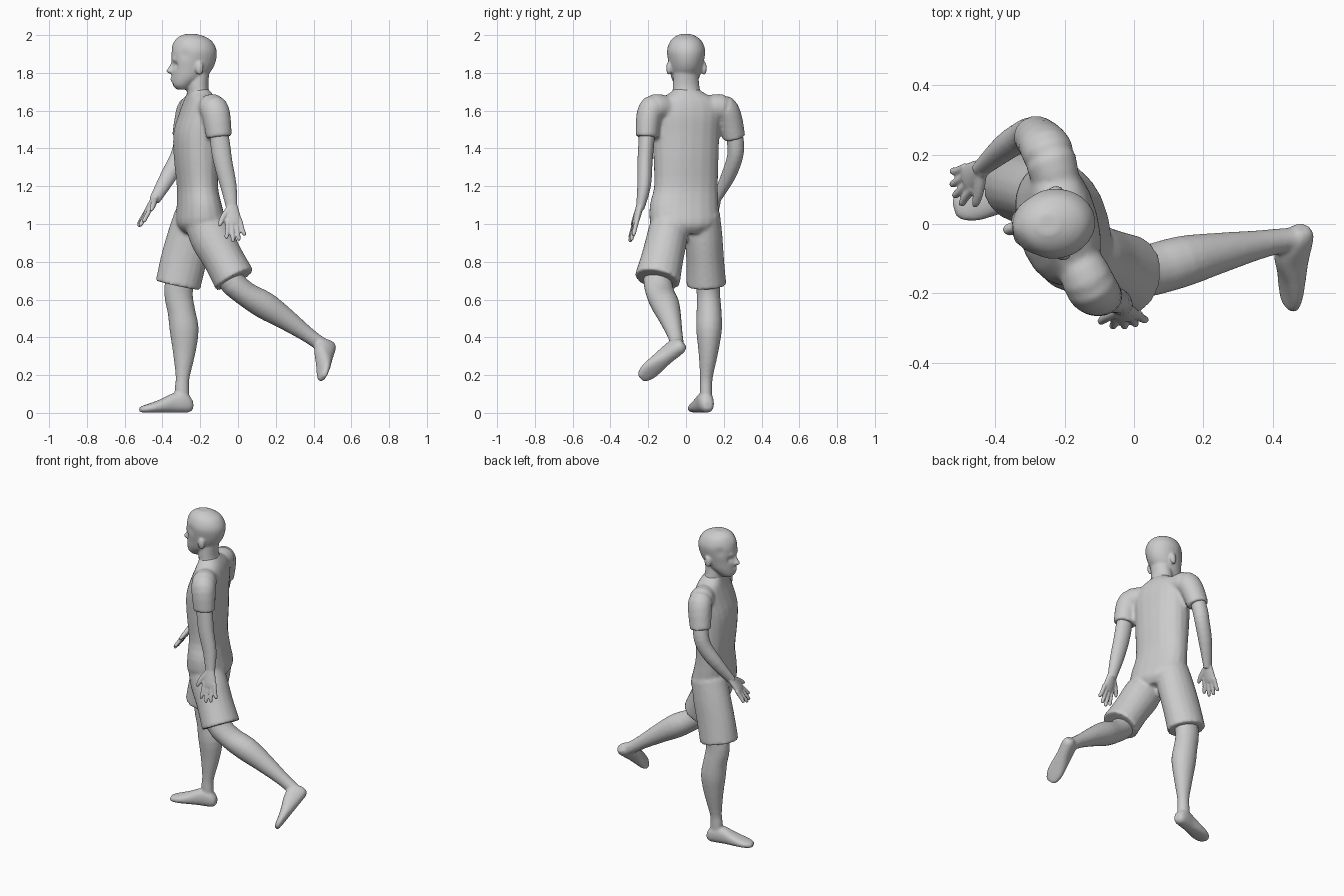
import bpy, bmesh, math
from mathutils import Vector, Matrix

if "Cube" in bpy.data.objects:
    bpy.data.objects.remove(bpy.data.objects["Cube"], do_unlink=True)

UP = Vector((0, 0, 1))


def spline(rows, steps=3):
    """Smoothly interpolated copies of the given rows."""
    rows = [Vector(r) for r in rows]
    out = []
    for i in range(len(rows) - 1):
        p0, p1 = rows[max(i - 1, 0)], rows[i]
        p2, p3 = rows[i + 1], rows[min(i + 2, len(rows) - 1)]
        for s in range(steps):
            t = s / steps
            out.append(0.5 * (2 * p1 + (p2 - p0) * t
                              + (2 * p0 - 5 * p1 + 4 * p2 - p3) * t ** 2
                              + (3 * p1 - p0 - 3 * p2 + p3) * t ** 3))
    return out + [rows[-1]]


def loft(bm, rings, side, axis=None, power=1.0, sides=20):
    """Closed tube through rings of (x, y, z, half width, half depth)."""
    rings = spline(rings)
    pts = [Vector(r[:3]) for r in rings]
    loops = []
    for i, r in enumerate(rings):
        tan = axis or (pts[min(i + 1, len(pts) - 1)] - pts[max(i - 1, 0)]).normalized()
        u = Vector(side)
        u = (u - tan * u.dot(tan)).normalized()
        v = tan.cross(u)
        loop = []
        for k in range(sides):
            a = math.tau * k / sides
            c, s = math.cos(a), math.sin(a)
            c = math.copysign(abs(c) ** power, c)
            s = math.copysign(abs(s) ** power, s)
            loop.append(bm.verts.new(pts[i] + u * c * max(r[3], .002) + v * s * max(r[4], .002)))
        loops.append(loop)
    for a, b in zip(loops, loops[1:]):
        for k in range(sides):
            j = (k + 1) % sides
            bm.faces.new((a[k], a[j], b[j], b[k]))
    bm.faces.new(loops[0][::-1])
    bm.faces.new(loops[-1])


def blob(bm, centre, size, rot):
    mat = Matrix.Translation(centre) @ rot.to_4x4() @ Matrix.Diagonal((*size, 1))
    bmesh.ops.create_uvsphere(bm, u_segments=16, v_segments=10, radius=1, matrix=mat)


def finish(name, bm, voxel, smooth):
    """Fuse the overlapping pieces into one smooth skin."""
    bmesh.ops.recalc_face_normals(bm, faces=bm.faces)
    mesh = bpy.data.meshes.new(name)
    bm.to_mesh(mesh)
    bm.free()
    ob = bpy.data.objects.new(name, mesh)
    bpy.context.collection.objects.link(ob)
    rem = ob.modifiers.new("Fuse", 'REMESH')
    rem.mode, rem.voxel_size = 'VOXEL', voxel
    sm = ob.modifiers.new("Soften", 'SMOOTH')
    sm.factor, sm.iterations = 0.5, smooth
    deps = bpy.context.evaluated_depsgraph_get()
    ob.data = bpy.data.meshes.new_from_object(ob.evaluated_get(deps))
    ob.modifiers.clear()
    bpy.data.meshes.remove(mesh)
    ob.data.name = name
    ob.data.shade_smooth()
    return ob


def push(ob, centre, radius, offset):
    """Soft sculpting brush."""
    for v in ob.data.vertices:
        d = (v.co - centre).length / radius
        v.co += offset * math.exp(-d * d * 2)


# Shirt, sleeves and shorts
bm = bmesh.new()
yaw = math.radians(14)
across = Vector((-math.sin(yaw), math.cos(yaw), 0))
loft(bm, [(-.19, -.01, .95, .12, .09), (-.195, -.01, 1.0, .18, .125),
          (-.205, -.01, 1.1, .185, .112), (-.215, 0, 1.2, .172, .102),
          (-.22, 0, 1.35, .175, .113), (-.22, 0, 1.48, .18, .115),
          (-.205, .005, 1.58, .185, .1), (-.2, .01, 1.65, .165, .08),
          (-.205, .005, 1.695, .09, .062), (-.215, 0, 1.72, .062, .05)],
     across, UP, .9)
loft(bm, [(-.17, -.08, 1.61, .06, .06), (-.135, -.16, 1.615, .075, .075),
          (-.115, -.195, 1.575, .068, .075), (-.1, -.207, 1.46, .06, .068)], (0, 1, .3))
loft(bm, [(-.21, .08, 1.61, .06, .06), (-.24, .18, 1.615, .075, .075),
          (-.258, .225, 1.575, .068, .075), (-.285, .255, 1.455, .06, .066)], (0, 1, -.3))
loft(bm, [(-.19, -.08, 1.03, .1, .1), (-.14, -.1, .93, .108, .115),
          (-.08, -.125, .82, .112, .108), (-.018, -.152, .705, .122, .112)], (0, 1, 0))
loft(bm, [(-.225, .08, 1.05, .1, .11), (-.255, .093, .93, .1, .12),
          (-.29, .102, .8, .1, .122), (-.318, .108, .675, .106, .12)], (0, 1, 0))
finish("shirt_and_shorts", bm, .01, 4)

# Head and neck, laid out along the direction of the face
bm = bmesh.new()
yaw = math.radians(7)
fwd = Vector((-math.cos(yaw), -math.sin(yaw), 0))
lat = Vector((-math.sin(yaw), math.cos(yaw), 0))


def face(f, s, z):
    return Vector((-.235, 0, z)) + fwd * f + lat * s


def head_ring(z, back, front, half):
    return (*face((front + back) / 2, 0, z), half, (front - back) / 2)


loft(bm, [head_ring(*r) for r in
          [(1.712, .02, .09, .03), (1.735, 0, .112, .052), (1.775, -.06, .116, .074),
           (1.82, -.1, .116, .086), (1.87, -.12, .118, .096), (1.92, -.122, .115, .101),
           (1.965, -.1, .1, .085), (1.99, -.065, .08, .06), (2.005, -.02, .045, .03)]],
     lat, UP, sides=28)
loft(bm, [(-.2, .005, 1.62, .11, .07), (-.21, .003, 1.69, .078, .06),
          (-.215, 0, 1.74, .07, .058), (-.21, 0, 1.81, .065, .06)], lat, UP)
# Nose
loft(bm, [(*face(.105, 0, 1.86), .01, .012), (*face(.117, 0, 1.83), .013, .016),
          (*face(.126, 0, 1.808), .018, .02), (*face(.112, 0, 1.795), .014, .014)], lat, UP)
# Ears
turn = Matrix.Rotation(yaw, 3, 'Z')
for s in (-1, 1):
    blob(bm, face(-.02, s * .094, 1.825), (.022, .014, .036), turn)
head = finish("head", bm, .0065, 3)
# Eye sockets, brow, lips and hairline
for s in (-1, 1):
    push(head, face(.105, s * .036, 1.842), .026, fwd * -.014)
    push(head, face(.108, s * .035, 1.868), .022, fwd * .006)
    push(head, face(.06, s * .09, 1.9), .04, lat * s * -.006)
push(head, face(.115, 0, 1.765), .022, fwd * .008)
push(head, face(.115, 0, 1.742), .018, fwd * -.005)
push(head, face(.1, 0, 1.95), .04, fwd * .006)


def hand(bm, wrist, tip, thumb_side):
    """Flat palm, four fingers and a thumb."""
    wrist, tip = Vector(wrist), Vector(tip)
    axis = tip - wrist
    size = axis.length
    axis.normalize()
    side = Vector(thumb_side)
    side = (side - axis * side.dot(axis)).normalized()

    def at(along, out):
        return wrist + axis * along * size + side * out

    loft(bm, [(*at(-.05, 0), .026, .02), (*at(.2, 0), .036, .019),
              (*at(.42, 0), .042, .017), (*at(.54, 0), .036, .013)], side)
    for k, reach in enumerate((.9, 1.0, .97, .85)):
        out = .033 - .022 * k
        loft(bm, [(*at(.4, out), .013, .013), (*at(.7, out * 1.25), .012, .012),
                  (*at(reach - .06, out * 1.45), .011, .011),
                  (*at(reach, out * 1.5), .006, .006)], side, sides=10)
    loft(bm, [(*at(.08, .015), .018, .017), (*at(.28, .05), .016, .015),
              (*at(.46, .072), .013, .012), (*at(.55, .08), .006, .006)], axis, sides=10)


# Arms
arms = {
    "left_arm": ([(-.11, -.2, 1.56, .045, .045), (-.095, -.21, 1.43, .042, .052),
                  (-.08, -.217, 1.33, .04, .05), (-.05, -.222, 1.2, .036, .043),
                  (-.032, -.243, 1.08, .022, .029)],
                 (-.032, -.243, 1.1), (-.01, -.295, .905), (-1, -.15, 0)),
    "right_arm": ([(-.27, .24, 1.56, .045, .045), (-.292, .262, 1.43, .045, .048),
                   (-.315, .258, 1.35, .042, .047), (-.37, .222, 1.25, .038, .043),
                   (-.443, .158, 1.125, .022, .029)],
                  (-.44, .16, 1.135), (-.525, .095, .985), (.25, -.95, .1)),
}
for name, (rings, wrist, tip, thumb) in arms.items():
    bm = bmesh.new()
    loft(bm, rings, (0, 1, 0))
    hand(bm, wrist, tip, thumb)
    finish(name, bm, .005, 2)


def foot(bm, heel, toe, up):
    """Foot between two points on the sole."""
    heel, along = Vector(heel), Vector(toe) - Vector(heel)
    up = Vector(up)
    up = (up - along * up.dot(along) / along.length_squared).normalized()
    rings = [(0, .04, .022, .022), (.07, .047, .036, .044), (.2, .056, .042, .055),
             (.38, .052, .043, .051), (.6, .037, .05, .036), (.8, .026, .052, .025),
             (.94, .02, .04, .018), (1, .017, .022, .012)]
    loft(bm, [(*(heel + along * t + up * c), w, h) for t, c, w, h in rings],
         along.cross(up), along.normalized(), .85)


# Legs
legs = {
    "left_leg": ([(-.1, -.13, .84, .07, .07), (-.045, -.15, .71, .075, .07),
                  (.04, -.135, .63, .075, .066), (.14, -.108, .57, .074, .073),
                  (.24, -.085, .505, .06, .06), (.36, -.06, .42, .042, .042),
                  (.43, -.048, .37, .036, .038), (.475, -.045, .345, .034, .04)],
                 (.52, -.005, .345), (.462, -.238, .175), (-.8, -.1, .55)),
    "right_leg": ([(-.295, .11, .8, .07, .08), (-.315, .118, .64, .062, .076),
                   (-.3, .122, .54, .066, .073), (-.285, .122, .44, .068, .077),
                   (-.285, .118, .32, .052, .06), (-.293, .108, .19, .034, .037),
                   (-.297, .106, .13, .033, .038), (-.297, .106, .07, .034, .04)],
                  (-.24, .118, 0), (-.52, .045, 0), UP),
}
for name, (rings, heel, toe, up) in legs.items():
    bm = bmesh.new()
    loft(bm, rings, (0, 1, 0))
    foot(bm, heel, toe, up)
    finish(name, bm, .008, 3)
